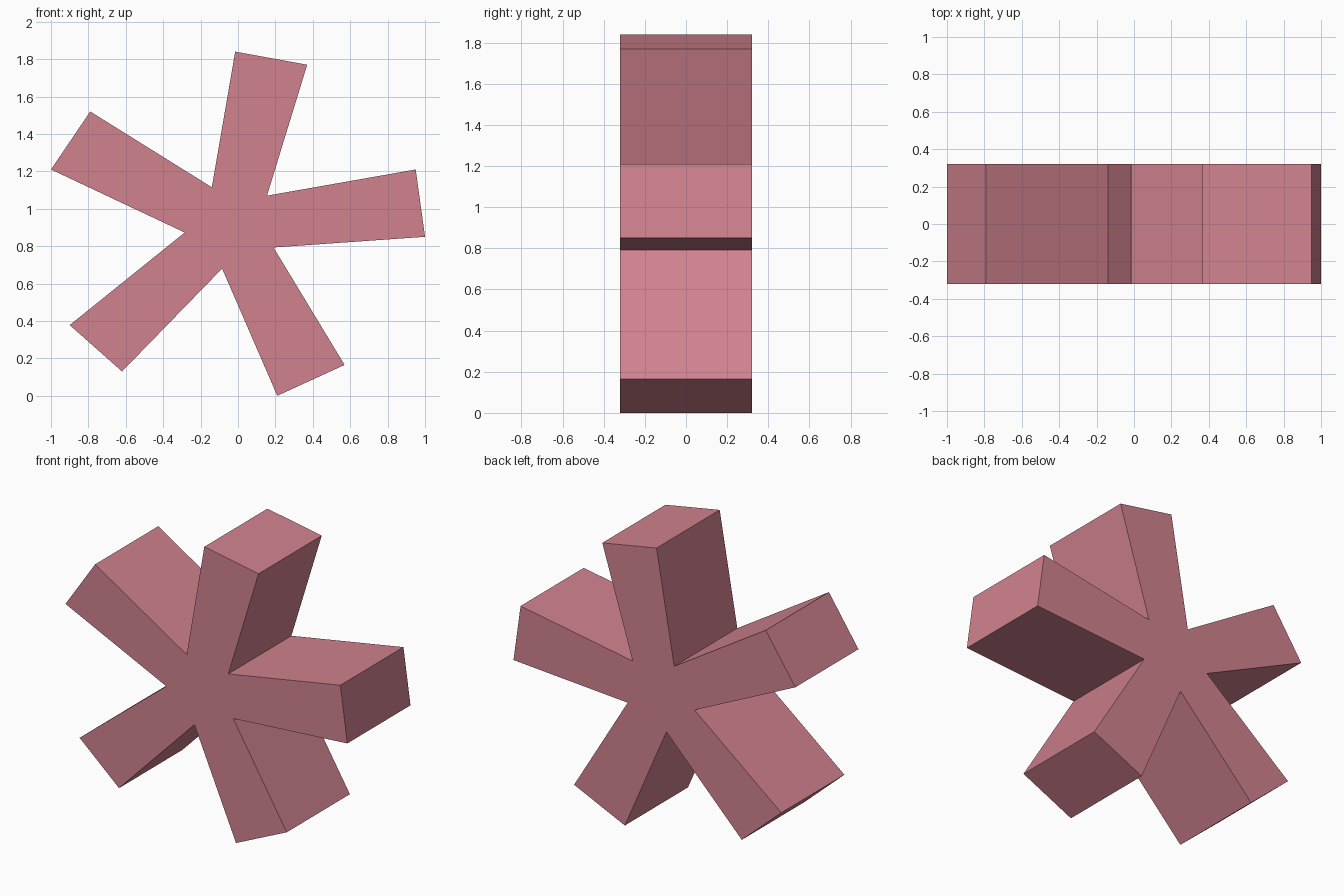
import bpy
import bmesh

if "Cube" in bpy.data.objects:
    bpy.data.objects.remove(bpy.data.objects["Cube"])

# Star outline in x, z: each arm is two tip corners followed by an inner notch
OUTLINE = [
    (-0.015, 1.84), (0.37, 1.77), (0.155, 1.07),
    (0.95, 1.21), (1.0, 0.85), (0.19, 0.793),
    (0.57, 0.165), (0.21, 0.0), (-0.085, 0.68),
    (-0.62, 0.13), (-0.9, 0.378), (-0.285, 0.873),
    (-1.0, 1.21), (-0.79, 1.52), (-0.14, 1.115),
]
HALF_DEPTH = 0.32

pink = bpy.data.materials.new("dusty_pink")
pink.diffuse_color = (0.638, 0.225, 0.275, 1.0)
pink.use_nodes = True
pink.node_tree.nodes["Principled BSDF"].inputs["Base Color"].default_value = pink.diffuse_color

# Five-armed star: flat profile extruded front to back
bm = bmesh.new()
front = bm.faces.new([bm.verts.new((x, -HALF_DEPTH, z)) for x, z in OUTLINE])
result = bmesh.ops.extrude_face_region(bm, geom=[front], use_keep_orig=True)
back_verts = [g for g in result["geom"] if isinstance(g, bmesh.types.BMVert)]
bmesh.ops.translate(bm, verts=back_verts, vec=(0, 2 * HALF_DEPTH, 0))
bmesh.ops.recalc_face_normals(bm, faces=bm.faces)

mesh = bpy.data.meshes.new("five_armed_star")
bm.to_mesh(mesh)
bm.free()
mesh.materials.append(pink)
star = bpy.data.objects.new("five_armed_star", mesh)
bpy.context.collection.objects.link(star)
